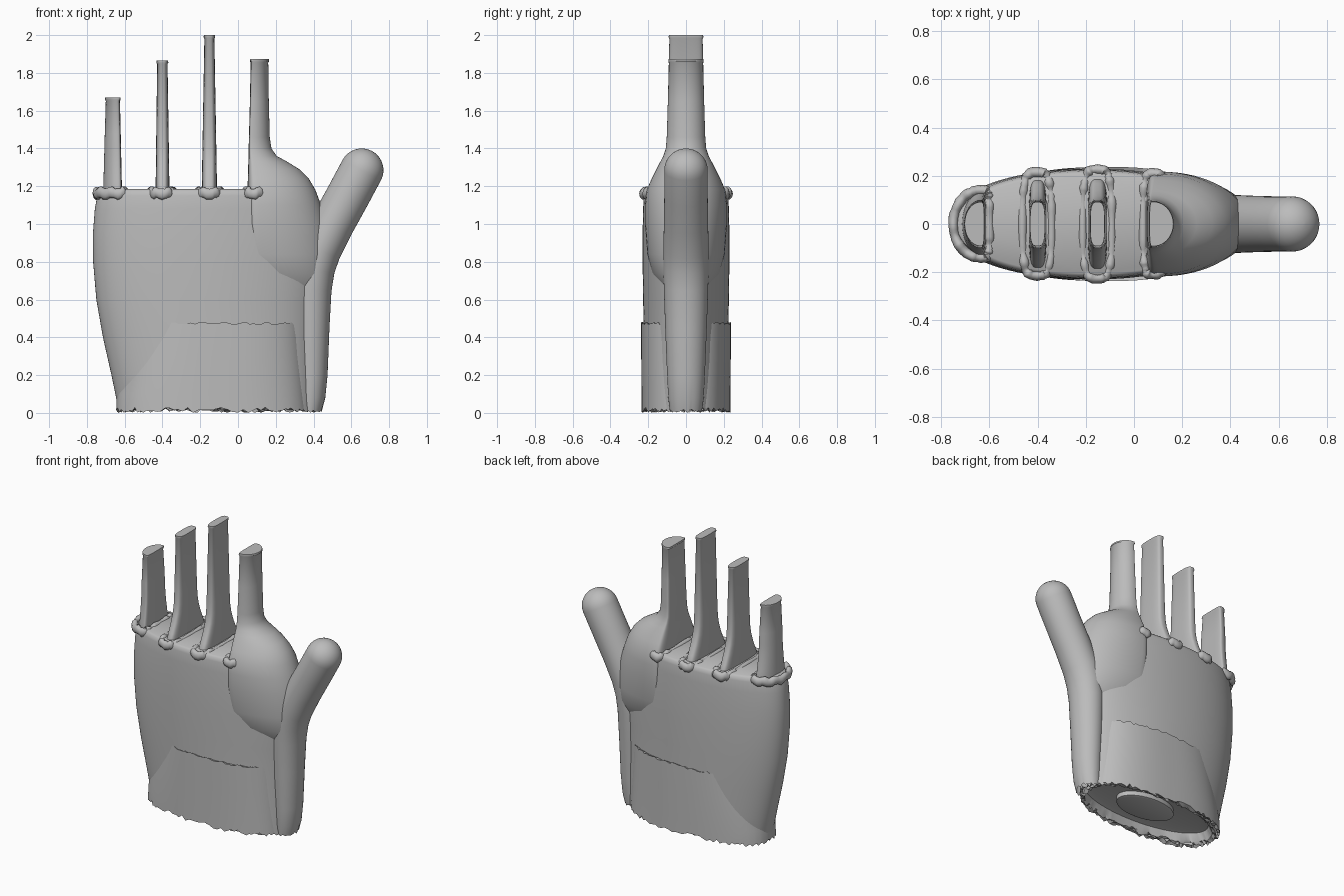
import bpy, bmesh, math, random
from mathutils import Vector

if "Cube" in bpy.data.objects:
    bpy.data.objects.remove(bpy.data.objects["Cube"])

random.seed(4)
grey = bpy.data.materials.new("plain_grey")
grey.diffuse_color = (0.5, 0.5, 0.5, 1)
grey.use_nodes = True
grey.node_tree.nodes["Principled BSDF"].inputs["Base Color"].default_value = grey.diffuse_color


def finish(name, bm, angle=40):
    bmesh.ops.recalc_face_normals(bm, faces=bm.faces)
    mesh = bpy.data.meshes.new(name)
    bm.to_mesh(mesh)
    bm.free()
    mesh.materials.append(grey)
    ob = bpy.data.objects.new(name, mesh)
    bpy.context.collection.objects.link(ob)
    bpy.ops.object.select_all(action='DESELECT')
    ob.select_set(True)
    bpy.context.view_layer.objects.active = ob
    bpy.ops.object.shade_smooth_by_angle(angle=math.radians(angle))
    return ob


def section(z, xl, xr, ry, c=0.5, pl=2, pr=2, n=64, jag=0):
    """Horizontal rounded outline; each end has its own squareness."""
    cx = xl + (xr - xl) * c
    pts = []
    for i in range(n):
        a = 2 * math.pi * i / n
        co, si = math.cos(a), math.sin(a)
        p, w = (pr, xr - cx) if co > 0 else (pl, cx - xl)
        x = cx + w * math.copysign(abs(co) ** (2 / p), co)
        y = ry * math.copysign(abs(si) ** (2 / p), si)
        pts.append(Vector((x, y, max(0, z + random.uniform(-jag, jag)))))
    return pts


def loft(name, rings, cap_start=True, cap_end=True, loop=False, angle=40, cut=None):
    bm = bmesh.new()
    vr = [[bm.verts.new(p) for p in r] for r in rings]
    n = len(rings[0])
    pairs = list(zip(vr, vr[1:])) + ([(vr[-1], vr[0])] if loop else [])
    for a, b in pairs:
        for i in range(n):
            j = (i + 1) % n
            bm.faces.new((a[i], a[j], b[j], b[i]))
    if cap_start:
        bm.faces.new(vr[0][::-1])
    if cap_end:
        bm.faces.new(vr[-1])
    if cut:
        gone = [f for f in bm.faces if cut(f.calc_center_median())]
        bmesh.ops.delete(bm, geom=gone, context='FACES')
    return finish(name, bm, angle)


# Palm: shallow hollow underneath, torn lower edge, flat knuckle top
palm = [section(0.08, -0.52, 0.33, 0.16, n=128),
        section(0.07, -0.58, 0.38, 0.195, n=128),
        section(0.022, -0.61, 0.395, 0.205, n=128, jag=0.012),
        section(0.015, -0.635, 0.41, 0.217, n=128, jag=0.015)]
for z, xl, xr, ry in [(0.08, -0.645, 0.41, 0.219), (0.2, -0.67, 0.41, 0.221),
                      (0.4, -0.715, 0.41, 0.223), (0.6, -0.75, 0.42, 0.227),
                      (0.8, -0.767, 0.44, 0.23), (0.95, -0.768, 0.44, 0.23),
                      (1.08, -0.758, 0.42, 0.227), (1.15, -0.745, 0.41, 0.224),
                      (1.175, -0.735, 0.40, 0.218), (1.185, -0.715, 0.38, 0.205)]:
    palm.append(section(z, xl, xr, ry, pl=2.15, n=128))
loft("palm", palm)

# Wrist stub inside the hollow
loft("wrist_stub", [section(0.09, -0.3, 0.12, 0.12), section(0.05, -0.3, 0.12, 0.12),
                    section(0.045, -0.28, 0.10, 0.11)])

# Cuff band with ragged edges
cuff = [section(0.02, -0.63, 0.35, 0.21, pl=2.4, pr=2.5, n=128, jag=0.012),
        section(0.015, -0.645, 0.375, 0.236, pl=2.4, pr=2.5, n=128, jag=0.015),
        section(0.1, -0.64, 0.37, 0.236, pl=2.4, pr=2.5, n=128),
        section(0.3, -0.59, 0.355, 0.237, pl=2.5, pr=2.5, n=128),
        section(0.475, -0.555, 0.345, 0.237, pl=2.5, pr=2.5, n=128, jag=0.008),
        section(0.465, -0.535, 0.325, 0.21, pl=2.5, pr=2.5, n=128)]
loft("cuff_band", cuff, cap_start=False, cap_end=False)

# Thumb mound flowing up into the index finger
mound = [(0.58, 0.14, 0.42, 0.08), (0.67, 0.11, 0.47, 0.14), (0.74, 0.09, 0.49, 0.18),
         (0.84, 0.06, 0.49, 0.205), (1.0, 0.05, 0.47, 0.217), (1.1, 0.05, 0.44, 0.217),
         (1.18, 0.05, 0.41, 0.208), (1.24, 0.052, 0.375, 0.182), (1.29, 0.053, 0.325, 0.157),
         (1.33, 0.055, 0.26, 0.136), (1.36, 0.056, 0.205, 0.12), (1.4, 0.056, 0.177, 0.107),
         (1.46, 0.058, 0.168, 0.102), (1.65, 0.063, 0.163, 0.096), (1.855, 0.067, 0.16, 0.09),
         (1.862, 0.063, 0.165, 0.094), (1.873, 0.065, 0.163, 0.092)]
loft("thumb_mound_and_index", [section(z, a, b, r, c=0.15, pl=4) for z, a, b, r in mound])

# Thumb: tube swept along a bent path in the xz plane, with a round tip
path = [(0.375, 0.01, 0.068, 0.085), (0.382, 0.08, 0.08, 0.094), (0.386, 0.2, 0.088, 0.1),
        (0.386, 0.45, 0.098, 0.11), (0.388, 0.65, 0.107, 0.117), (0.4, 0.76, 0.112, 0.12),
        (0.43, 0.86, 0.115, 0.12), (0.5, 1.0, 0.115, 0.117), (0.58, 1.145, 0.115, 0.115),
        (0.655, 1.285, 0.115, 0.115)]
tip = Vector((0.47, 0.883))
for k in range(1, 9):
    a = math.radians(11 * k)
    r = 0.115 * math.cos(a)
    path.append((0.655 + tip.x * 0.115 * math.sin(a), 1.285 + tip.y * 0.115 * math.sin(a), r, r))
thumb = []
for i, (x, z, rx, ry) in enumerate(path):
    p, q = path[max(0, i - 1)], path[min(len(path) - 1, i + 1)]
    d = tip if i > 8 else Vector((q[0] - p[0], q[1] - p[1])).normalized()
    if i < 2:
        d = Vector((0, 1))
    ring = []
    for k in range(48):
        a = 2 * math.pi * k / 48
        u = rx * math.cos(a)
        jag = random.uniform(-0.01, 0.01) if i == 0 else 0
        ring.append(Vector((x + d.y * u, ry * math.sin(a), z - d.x * u + jag)))
    thumb.append(ring)
loft("thumb", thumb, cap_start=False, cut=lambda c: c.x < 0.355 and c.z < 0.3)


# Slab fingers: base flares front to back, thin lip around the flat tip
def finger(name, base, top, z_top, flare, **shape):
    rings = []
    for z, k in [(1.12, 1.0), (1.18, 0.93), (1.22, 0.72), (1.28, 0.42),
                 (1.34, 0.18), (1.4, 0.05), (1.48, 0.0)]:
        t = (z - 1.12) / (z_top - 1.12)
        rings.append((z, t, 0.1 + (flare - 0.1) * k))
    rings.append((z_top - 0.018, 1, 0.088))
    secs = []
    for z, t, ry in rings:
        xl = base[0] + (top[0] - base[0]) * t
        xr = base[1] + (top[1] - base[1]) * t
        secs.append(section(z, xl, xr, ry, n=40, **shape))
    for dz, g in ((0.011, 0.004), (0.0, 0.003)):
        secs.append(section(z_top - dz, top[0] - g, top[1] + g, 0.088 + g, n=40, **shape))
    loft(name, secs)


finger("little_finger", (-0.715, -0.613), (-0.7, -0.625), 1.67, 0.13, c=0.8, pl=2, pr=4)
finger("ring_finger", (-0.437, -0.362), (-0.428, -0.373), 1.865, 0.19, pl=3.5, pr=3.5)
finger("middle_finger", (-0.193, -0.11), (-0.178, -0.125), 2.0, 0.195, pl=3.5, pr=3.5)


# Rolled, crinkled rims around the finger openings
def rim(name, xl, xr, ry, **shape):
    core = section(1.163, xl, xr, ry, n=72, **shape)
    n = len(core)
    rings = []
    for i, p in enumerate(core):
        d = core[(i + 1) % n] - core[i - 1]
        out = Vector((d.y, -d.x, 0)).normalized()
        w = random.uniform(0.9, 1.1)
        lift = 0.005 * math.sin(i * 0.9)
        rings.append([p + out * (0.021 * w * math.cos(a)) +
                      Vector((0, 0, lift + 0.03 * w * math.sin(a)))
                      for a in (2 * math.pi * k / 10 for k in range(10))])
    loft(name, rings, False, False, loop=True, angle=60)


rim("little_rim", -0.75, -0.6, 0.14, c=0.75, pl=2, pr=5)
rim("ring_rim", -0.463, -0.342, 0.214, pl=3.5, pr=3.5)
rim("middle_rim", -0.213, -0.092, 0.226, pl=3.5, pr=3.5)
rim("index_rim", 0.038, 0.15, 0.21, c=0.4, pl=4, pr=2.5)
